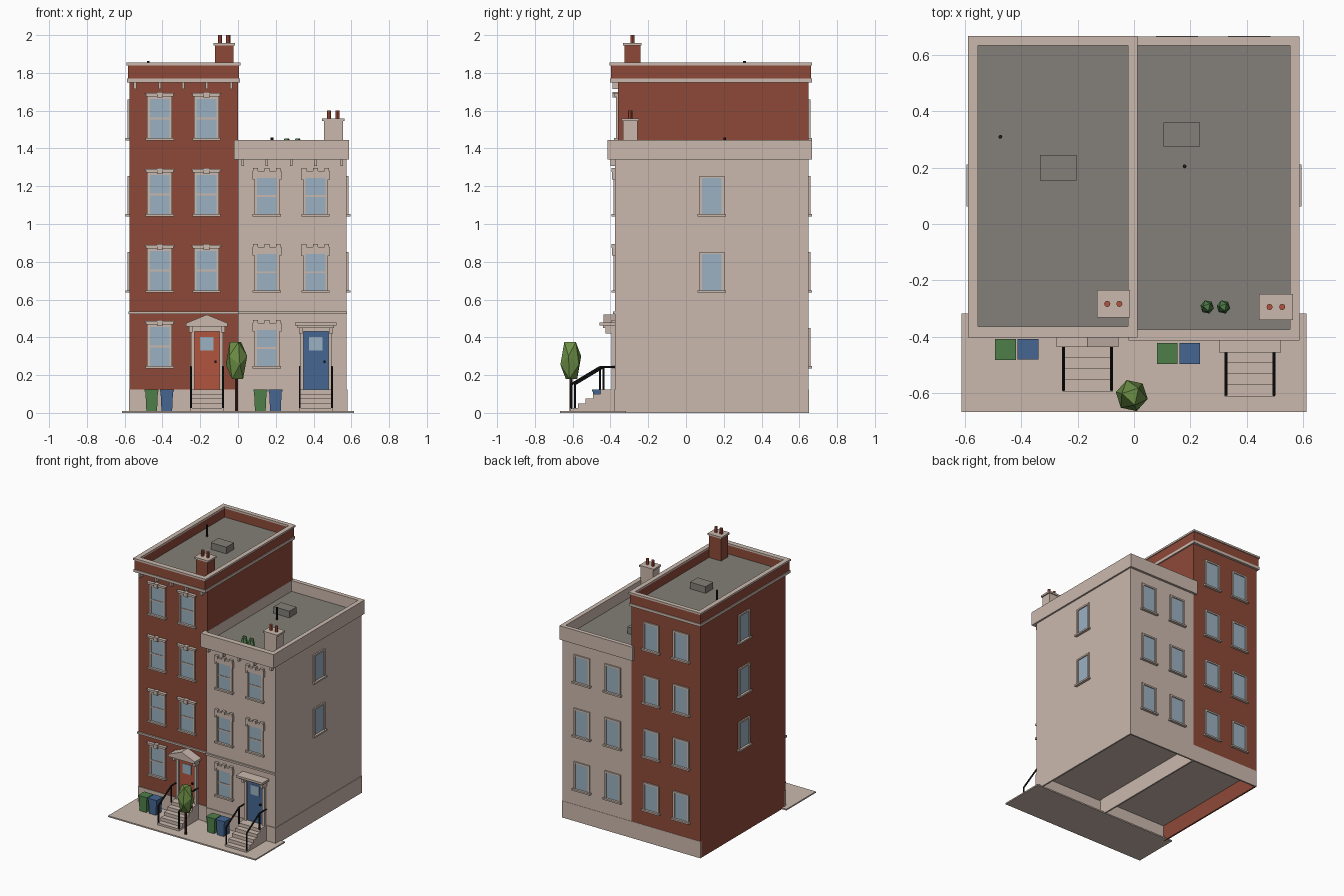
import bpy, bmesh, math
from mathutils import Vector, Matrix

if "Cube" in bpy.data.objects:
    bpy.data.objects.remove(bpy.data.objects["Cube"])

# ---- materials
def material(name, hexcol):
    m = bpy.data.materials.new(name)
    rgb = [int(hexcol[i:i + 2], 16) / 255 for i in (0, 2, 4)]
    m.diffuse_color = [c / 12.92 if c < 0.04 else ((c + 0.055) / 1.055) ** 2.4 for c in rgb] + [1]
    m.use_nodes = True
    m.node_tree.nodes["Principled BSDF"].inputs["Base Color"].default_value = m.diffuse_color
    return m

TAN = material("tan stone", "CBB9AE")
BRICK = material("red brick", "8D4938")
GLASS = material("window glass", "9BB0C1")
ROOF = material("roof grey", "837F78")
BLUE = material("blue paint", "456690")
GREEN = material("green paint", "4F7F4A")
RED = material("orange red paint", "B1553E")
BLACK = material("black iron", "1C1C1E")
LEAF = material("leaf green", "6C8E45")
BARK = material("dark bark", "4A2620")

# ---- helpers
def finish(name, bm, mat):
    bmesh.ops.recalc_face_normals(bm, faces=bm.faces)
    me = bpy.data.meshes.new(name)
    bm.to_mesh(me)
    bm.free()
    me.materials.append(mat)
    ob = bpy.data.objects.new(name, me)
    bpy.context.collection.objects.link(ob)
    return ob

def boxes(name, mat, *ranges):
    """Joined boxes, each given as x0, x1, y0, y1, z0, z1."""
    bm = bmesh.new()
    for x0, x1, y0, y1, z0, z1 in ranges:
        m = Matrix.Translation(((x0 + x1) / 2, (y0 + y1) / 2, (z0 + z1) / 2))
        bmesh.ops.create_cube(bm, size=1, matrix=m @ Matrix.Diagonal((abs(x1 - x0), abs(y1 - y0), z1 - z0, 1)))
    return finish(name, bm, mat)

def ring(name, mat, outer, inner, z0, z1):
    a, b, c, d = outer
    e, f, g, h = inner
    return boxes(name, mat, (a, b, c, g, z0, z1), (a, b, h, d, z0, z1),
                 (a, e, g, h, z0, z1), (f, b, g, h, z0, z1))

def prism(name, mat, pts, move):
    """Extrude a profile of 3D points along a vector."""
    bm = bmesh.new()
    f = bm.faces.new([bm.verts.new(p) for p in pts])
    r = bmesh.ops.extrude_face_region(bm, geom=[f])
    bmesh.ops.translate(bm, vec=move, verts=[v for v in r["geom"] if isinstance(v, bmesh.types.BMVert)])
    return finish(name, bm, mat)

def rods(name, mat, radius, *pairs, sides=8):
    bm = bmesh.new()
    for a, b in pairs:
        a, b = Vector(a), Vector(b)
        q = (b - a).to_track_quat('Z', 'Y').to_matrix().to_4x4()
        bmesh.ops.create_cone(bm, cap_ends=True, segments=sides, radius1=radius, radius2=radius,
                              depth=(b - a).length, matrix=Matrix.Translation((a + b) / 2) @ q)
    return finish(name, bm, mat)

def foliage(name, mat, centre, size):
    """Low-poly crown resting face up."""
    bm = bmesh.new()
    bmesh.ops.create_icosphere(bm, subdivisions=1, radius=1)
    bm.faces.ensure_lookup_table()
    q = bm.faces[0].normal.rotation_difference(Vector((0, 0, 1)))
    bmesh.ops.transform(bm, verts=bm.verts,
                        matrix=Matrix.Translation(centre) @ Matrix.Diagonal((*size, 1)) @ q.to_matrix().to_4x4())
    return finish(name, bm, mat)

def window(side, wall, u, sill, style="plain"):
    """Window on a wall; u runs along the wall, depth d points outward."""
    def w(u0, u1, d0, d1, z0, z1):
        s = -1 if side in ("front", "left") else 1
        d = sorted((wall + s * d0, wall + s * d1))
        along = (u + u0, u + u1)
        zz = (sill + z0, sill + z1)
        return (*along, *d, *zz) if side in ("front", "back") else (*d, *along, *zz)
    top = 0.232 if style == "keystone" else 0.215
    boxes(side + "_window_glass", GLASS, w(-.055, .055, -.002, .003, .012, top - .005))
    parts = [w(-.066, -.052, -.002, .01, .01, top), w(.052, .066, -.002, .01, .01, top),
             w(-.052, .052, -.002, .01, top - .012, top), w(-.075, .075, -.002, .02, 0, .012)]
    if style != "plain":
        m = .5 * top
        parts.append(w(-.052, .052, -.002, .007, m - .005, m + .005))
    if style == "keystone":
        parts += [w(-.073, .073, -.002, .018, top, top + .012), w(-.079, .079, -.002, .024, top + .012, top + .019),
                  w(-.015, .015, -.002, .03, top - .006, top + .024)]
    if style == "toothed":
        parts += [w(-.076, .076, -.002, .016, top, top + .026)]
        parts += [w(t - .013, t + .013, -.002, .02, top + .02, top + .042) for t in (-.06, 0, .06)]
        parts += [w(t - .007, t + .007, -.002, .016, top - .02, top) for t in (-.069, .069)]
    boxes(side + "_window_frame", TAN, *parts)

# ---- house bodies and hollow base walls
boxes("brick_house_body", BRICK, (-.575, 0, -.36, .648, .125, 1.755))
boxes("stone_house_body", TAN, (0, .575, -.375, .648, .125, 1.36))
boxes("house_floor", TAN, (-.565, -.01, -.35, .64, .12, .1249), (.01, .565, -.365, .64, .12, .1249))
boxes("stone_base", TAN, (-.577, 0, -.365, -.35, 0, .125), (-.575, 0, .638, .65, 0, .125),
      (0, .579, -.38, -.365, 0, .125), (0, .579, .638, .65, 0, .125),
      (.567, .579, -.365, .638, 0, .125), (-.008, .004, -.35, .638, 0, .125))
boxes("brick_side_base", BRICK, (-.575, -.563, -.35, .638, 0, .125))
boxes("string_course", TAN, (-.58, 0, -.372, -.358, .523, .537), (0, .577, -.387, -.373, .523, .537))

# ---- parapets, cornices and roofs
hole = (-.555, -.022, -.365, .635)
boxes("brick_house_roof", ROOF, (-.56, -.018, -.37, .64, 1.752, 1.775))
ring("brick_cornice", TAN, (-.588, .01, -.402, .666), hole, 1.75, 1.77)
ring("brick_parapet", BRICK, (-.583, .005, -.397, .661), hole, 1.77, 1.84)
ring("brick_parapet_cap", TAN, (-.59, .012, -.404, .668), hole, 1.84, 1.854)
boxes("stone_house_roof", ROOF, (0.001, .56, -.38, .64, 1.345, 1.365))
ring("stone_parapet", TAN, (-.02, .588, -.415, .666), (.001, .555, -.375, .635), 1.342, 1.446)
boxes("brick_cornice_brackets", TAN, *[(x - .007, x + .007, -.39, -.355, 1.715, 1.752)
                                      for x in (-.545, -.415, -.29, -.165, -.035)])
boxes("stone_cornice_brackets", TAN, *[(x - .007, x + .007, -.4, -.37, 1.308, 1.345)
                                      for x in (.025, .153, .282, .41, .55)])

# ---- windows
SILLS = (.235, .637, 1.04, 1.443)
for i, z in enumerate(SILLS):
    for x in (-.415, -.167):
        if i or x < -.3:
            window("front", -.36, x, z, "keystone")
        window("back", .648, x, z)
    if i:
        window("left", -.575, .137, z)
    if i < 3:
        for x in (.153, .41):
            if i or x < .3:
                window("front", -.375, x, z, "toothed")
            window("back", .648, x, z)
        if i:
            window("right", .575, .137, z)

# ---- doors, steps and railings
def entrance(x, wall, paint, tag, shift):
    boxes(tag + "_door", paint, (x - .066, x + .066, wall - .008, wall, .125, .432))
    boxes(tag + "_door_pane", GLASS, (x - .035, x + .035, wall - .012, wall, .33, .402))
    boxes(tag + "_door_knob", BLACK, (x + .04, x + .052, wall - .02, wall, .265, .277))
    boxes(tag + "_door_frame", TAN, (x - .085, x - .066, wall - .02, wall, .125, .45),
          (x + .066, x + .085, wall - .02, wall, .125, .45), (x - .085, x + .085, wall - .02, wall, .432, .46))
    # stepped flight as one side profile
    edges = [y + shift for y in (-.595, -.555, -.515, -.475, -.435)]
    pts = [(x - .09, wall, 0)]
    for i, y in enumerate(edges):
        pts += [(x - .09, y, .025 * i), (x - .09, y, .025 * (i + 1))]
    pts.append((x - .09, wall, .125))
    prism(tag + "_steps", TAN, pts, (.18, 0, 0))
    lo, hi = -.588 + shift, -.437 + shift
    for s in (-.085, .085):
        u = x + s
        rods(tag + "_railing", BLACK, .006, ((u, lo, .02), (u, lo, .155)), ((u, hi, .12), (u, hi, .245)),
             ((u, lo, .152), (u, hi, .243)), ((u, hi, .243), (u, wall, .243)), sides=6)

entrance(-.165, -.36, RED, "red", 0)
entrance(.412, -.375, BLUE, "blue", -.018)
# gabled hood and flat hood
boxes("gable_hood_brackets", TAN, *[(x - .01, x + .01, -.41, -.36, .425, .462) for x in (-.25, -.08)])
prism("gable_hood", TAN, [(-.275, -.437, .458), (-.055, -.437, .458), (-.055, -.437, .475),
                          (-.165, -.437, .52), (-.275, -.437, .475)], (0, .078, 0))
boxes("flat_hood", TAN, (.302, .522, -.457, -.375, .462, .478), (.315, .509, -.44, -.375, .45, .462),
      (.322, .342, -.425, -.375, .42, .45), (.482, .502, -.425, -.375, .42, .45))

# ---- chimneys
def chimney(tag, mat, x0, x1, y0, y1, z0, z1, pots):
    boxes(tag + "_chimney", mat, (x0, x1, y0, y1, z0, z1))
    boxes(tag + "_chimney_cap", TAN, (x0 - .009, x1 + .009, y0 - .007, y1 + .007, z1, z1 + .013))
    y = (y0 + y1) / 2
    rods(tag + "_chimney_pots", RED, .011, *[((p, y, z1), (p, y, z1 + .055)) for p in pots])

chimney("brick", BRICK, -.122, -.024, -.326, -.242, 1.76, 1.945, (-.095, -.052))
chimney("stone", TAN, .454, .556, -.334, -.256, 1.35, 1.545, (.482, .527))

# ---- rooftop items
boxes("roof_hatch", ROOF, (-.335, -.205, .155, .245, 1.77, 1.825), (.105, .235, .275, .36, 1.36, 1.415))
rods("vent_pipe", BLACK, .007, ((-.475, .31, 1.77), (-.475, .31, 1.862)), ((.18, .205, 1.36), (.18, .205, 1.457)))
for x in (.26, .318):
    foliage("roof_shrub", GREEN, (x, -.295, 1.408), (.025, .025, .055))

# ---- pavement, bins and street tree
boxes("pavement", TAN, (-.613, .613, -.668, -.318, 0, .01))
def bin_at(x, y, mat, tag):
    prism(tag + "_bin", mat, [(x - .028, y - .033, .005), (x + .028, y - .033, .005),
                              (x + .033, y - .033, .112), (x - .033, y - .033, .112)], (0, .066, 0))
    boxes(tag + "_bin_lid", mat, (x - .037, x + .037, y - .037, y + .037, .112, .125))
for x, y in ((-.457, -.446), (.118, -.46)):
    bin_at(x, y, GREEN, "green")
    bin_at(x + .08, y + (.001 if x < 0 else 0), BLUE, "blue")
rods("tree_trunk", BARK, .008, ((-.008, -.61, 0), (-.008, -.61, .23)), sides=6)
foliage("tree_crown", LEAF, (-.008, -.61, .278), (.059, .059, .123))
